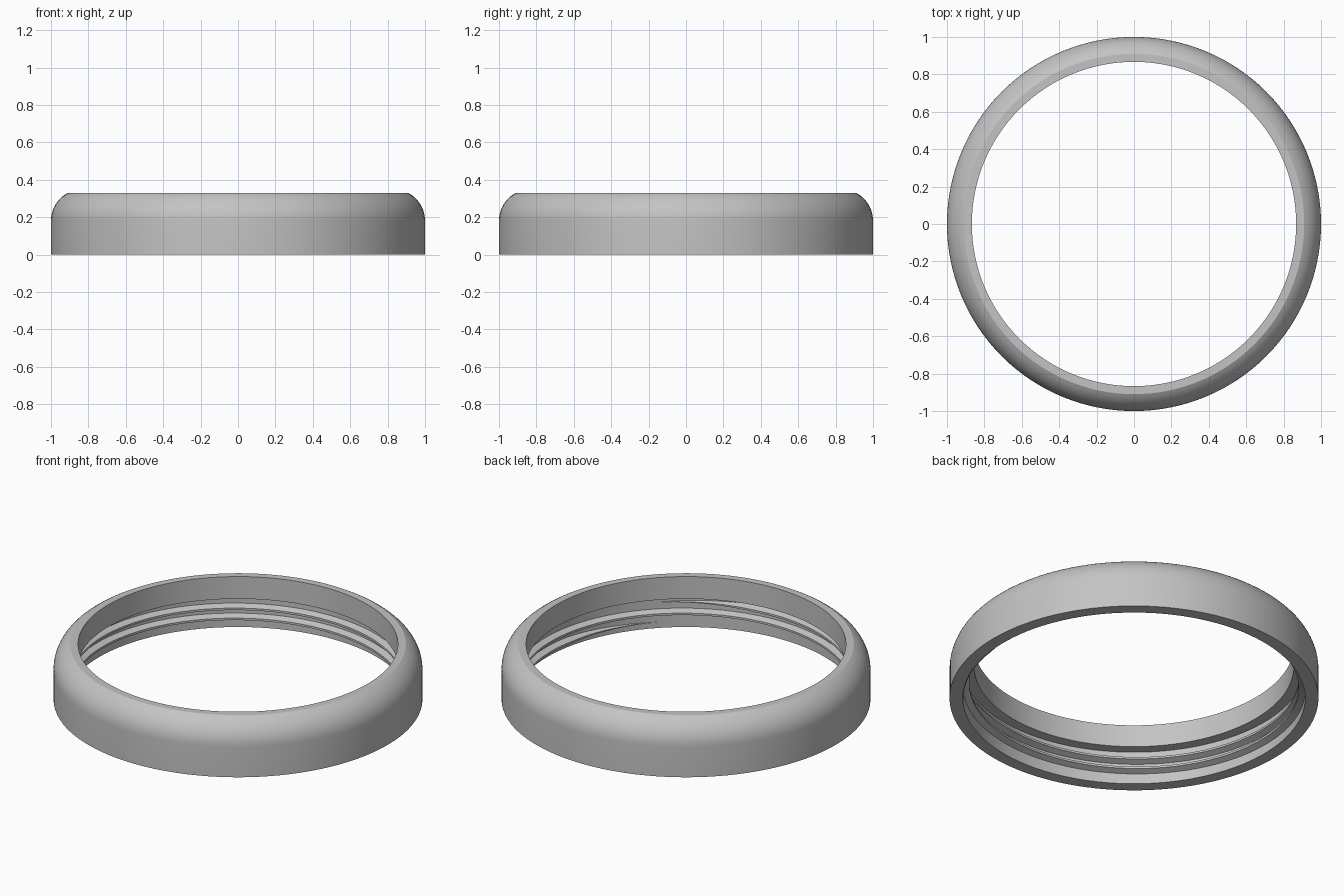
import bpy, bmesh, math

cube = bpy.data.objects.get("Cube")
if cube:
    bpy.data.objects.remove(cube)

grey = bpy.data.materials.new("plain grey")
grey.use_nodes = True
colour = (0.55, 0.55, 0.55, 1)
grey.diffuse_color = colour
grey.node_tree.nodes["Principled BSDF"].inputs["Base Color"].default_value = colour

SEGMENTS = 128
ROOT = 0.928       # inner wall behind the thread
CREST = 0.893      # tip of the thread
PITCH = 0.06


def skin(name, sections, closed):
    """Join (angle, [(radius, z), ...]) cross-sections into one solid."""
    bm = bmesh.new()
    loops = [[bm.verts.new((r * math.cos(a), r * math.sin(a), z)) for r, z in pts]
             for a, pts in sections]
    pairs = list(zip(loops, loops[1:]))
    if closed:
        pairs.append((loops[-1], loops[0]))
    else:
        bm.faces.new(loops[0])
        bm.faces.new(loops[-1])
    n = len(loops[0])
    for a, b in pairs:
        for i in range(n):
            j = (i + 1) % n
            bm.faces.new((a[i], b[i], b[j], a[j]))
    bmesh.ops.recalc_face_normals(bm, faces=bm.faces)
    mesh = bpy.data.meshes.new(name)
    bm.to_mesh(mesh)
    bm.free()
    mesh.materials.append(grey)
    obj = bpy.data.objects.new(name, mesh)
    bpy.context.collection.objects.link(obj)
    bpy.ops.object.select_all(action="DESELECT")
    obj.select_set(True)
    bpy.context.view_layer.objects.active = obj
    bpy.ops.object.shade_smooth_by_angle(angle=math.radians(25))
    return obj


# Ring body: straight side, rounded shoulder, flat rim, inner lip and ledge
R = 0.17
shoulder = [(1 - R + R * math.cos(t), 0.18 + R * math.sin(t))
            for t in (math.radians(62) * i / 10 for i in range(11))]
profile = [(ROOT, 0), (1, 0)] + shoulder + [(0.867, 0.33), (0.867, 0.197), (ROOT, 0.197)]
skin("ring_body", [(math.tau * i / SEGMENTS, profile) for i in range(SEGMENTS)], True)

# Internal screw thread: a helical ridge that fades out at both ends
TURNS = 2
START = math.radians(-45)
steps = TURNS * SEGMENTS
thread = []
for i in range(steps + 1):
    turn = i / SEGMENTS
    fade = max(0.05, min(1, i / 12, (steps - i) / 12))
    z = 0.035 + PITCH * turn
    tip = ROOT - (ROOT - CREST) * fade
    foot, flat = 0.022 * fade, 0.006 * fade
    thread.append((START + math.tau * turn,
                   [(ROOT + 0.006, z - foot), (tip, z - flat),
                    (tip, z + flat), (ROOT + 0.006, z + foot)]))
skin("inner_thread", thread, False)
